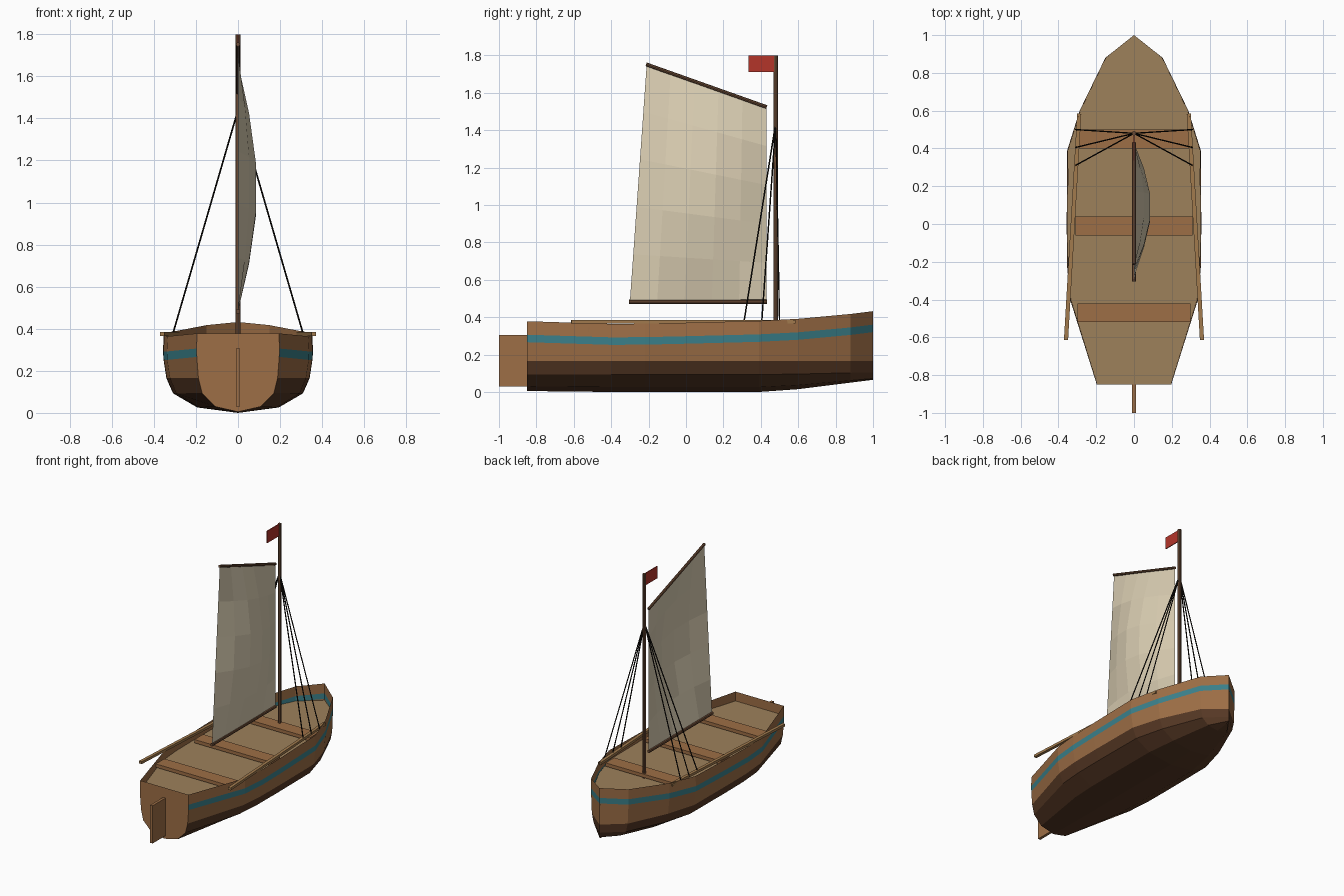
import bpy, bmesh, math
from mathutils import Vector

if "Cube" in bpy.data.objects:
    bpy.data.objects.remove(bpy.data.objects["Cube"])


def material(name, rgb):
    m = bpy.data.materials.new(name)
    m.diffuse_color = (*[c ** 2.2 for c in rgb], 1)
    m.use_nodes = True
    m.node_tree.nodes["Principled BSDF"].inputs["Base Color"].default_value = m.diffuse_color
    return m


WOOD = material("hull_wood", (0.61, 0.43, 0.28))
DARK = material("dark_bottom", (0.34, 0.23, 0.16))
BLUE = material("blue_stripe", (0.24, 0.50, 0.54))
DECK = material("deck_wood", (0.61, 0.50, 0.36))
OAR = material("oar_wood", (0.63, 0.48, 0.31))
SPAR = material("spar_wood", (0.42, 0.30, 0.22))
ROPE = material("rope", (0.10, 0.09, 0.08))
CLOTH = material("sail_cloth", (0.86, 0.81, 0.70))
RED = material("flag_red", (0.70, 0.22, 0.18))


def finish(bm, name, *mats):
    mesh = bpy.data.meshes.new(name)
    bm.to_mesh(mesh)
    bm.free()
    for m in mats:
        mesh.materials.append(m)
    ob = bpy.data.objects.new(name, mesh)
    bpy.context.collection.objects.link(ob)
    return ob


def box(name, lo, hi, mat):
    bm = bmesh.new()
    bmesh.ops.create_cube(bm, size=1)
    lo, hi = Vector(lo), Vector(hi)
    for v in bm.verts:
        v.co = (lo + hi) / 2 + v.co * (hi - lo)
    return finish(bm, name, mat)


def rod(name, a, b, radius, mat, sides=8):
    bm = bmesh.new()
    a, b = Vector(a), Vector(b)
    bmesh.ops.create_cone(bm, cap_ends=True, segments=sides, radius1=radius,
                          radius2=radius, depth=(b - a).length)
    ob = finish(bm, name, mat)
    ob.location = (a + b) / 2
    ob.rotation_euler = (b - a).to_track_quat('Z', 'Y').to_euler()
    return ob


# Hull stations: y, half width, sheer height, keel rise
STATIONS = [(-0.85, 0.195, 0.378, 0.005), (-0.4, 0.335, 0.364, 0),
            (-0.22, 0.351, 0.365, 0), (0.0, 0.353, 0.370, 0),
            (0.39, 0.350, 0.380, 0), (0.6, 0.285, 0.391, 0.015),
            (0.88, 0.15, 0.417, 0.05), (1.0, 0.0, 0.432, 0.065)]


def half_section(w, top, rise):
    pts = [(w, top), (w * 1.01, top - 0.072), (w * 1.005, top - 0.112)]
    for f, z in ((0.965, 0.165), (0.875, 0.093), (0.55, 0.026), (0, 0.0)):
        pts.append((w * f, z + rise * (1 - z / 0.165) ** 2))
    return pts


# Hull shell with painted stripe and dark bottom
bm = bmesh.new()
rings = []
for y, w, top, rise in STATIONS:
    half = half_section(w, top, rise)
    full = half + [(-x, z) for x, z in half[-2::-1]]
    rings.append([bm.verts.new((x, y, z)) for x, z in full])
for r, s in zip(rings, rings[1:]):
    for i in range(len(r) - 1):
        band = min(i, len(r) - 2 - i)
        f = bm.faces.new((r[i], s[i], s[i + 1], r[i + 1]))
        f.material_index = 1 if band == 1 else 2 if band >= 3 else 0
bm.faces.new(rings[0])
bmesh.ops.remove_doubles(bm, verts=bm.verts, dist=0.0005)
bmesh.ops.recalc_face_normals(bm, faces=bm.faces)
finish(bm, "hull", WOOD, BLUE, DARK)

# Deck floor
bm = bmesh.new()
floor = [(w * 0.998, y) for y, w, _, _ in STATIONS]
outline = floor + [(-x, y) for x, y in floor[-2::-1]]
bm.faces.new([bm.verts.new((x, y, 0.31)) for x, y in outline])
finish(bm, "deck", DECK)

# Seats across the hull
for i, (y, w) in enumerate(((-0.47, 0.30), (-0.01, 0.31), (0.45, 0.30))):
    box(f"seat_{i + 1}", (-w, y - 0.05, 0.32), (w, y + 0.05, 0.345), WOOD)

# Rudder
box("rudder", (-0.01, -1.0, 0.03), (0.01, -0.845, 0.305), WOOD)

# Oars resting on the gunwales, and shrouds
for side, label in ((1, "right"), (-1, "left")):
    oar = box(f"oar_{label}", (-0.011, -0.6, -0.009), (0.011, 0.6, 0.009), OAR)
    oar.location = (side * 0.325, -0.015, 0.375)
    oar.rotation_euler.z = side * math.atan2(0.07, 1.2)
    for i, y in enumerate((0.31, 0.405, 0.50)):
        rod(f"shroud_{label}_{i + 1}", (0, 0.48, 1.44),
            (side * 0.31, y, 0.375), 0.004, ROPE, 6)

# Mast, boom and gaff
rod("mast", (0, 0.48, 0.30), (0, 0.48, 1.80), 0.012, SPAR)
rod("boom", (0, -0.305, 0.482), (0, 0.432, 0.482), 0.011, SPAR)
rod("gaff", (0, -0.213, 1.752), (0, 0.432, 1.523), 0.010, SPAR)

# Sail: bulging grid between boom and gaff
N = 5
corners = [Vector(c) for c in ((0, -0.30, 0.482), (0, 0.43, 0.482),
                               (0, -0.21, 1.752), (0, 0.43, 1.523))]
bm = bmesh.new()
grid = []
for j in range(N + 1):
    v = j / N
    row = []
    for i in range(N + 1):
        u = i / N
        p = corners[0].lerp(corners[1], u).lerp(corners[2].lerp(corners[3], u), v)
        p.x = 0.094 * math.sin(math.pi * u) * math.sin(math.pi * v)
        row.append(bm.verts.new(p))
    grid.append(row)
for a, b in zip(grid, grid[1:]):
    for i in range(N):
        bm.faces.new((a[i], a[i + 1], b[i + 1], b[i]))
finish(bm, "sail", CLOTH)

# Flag at the masthead
box("flag", (-0.003, 0.335, 1.712), (0.003, 0.475, 1.80), RED)
